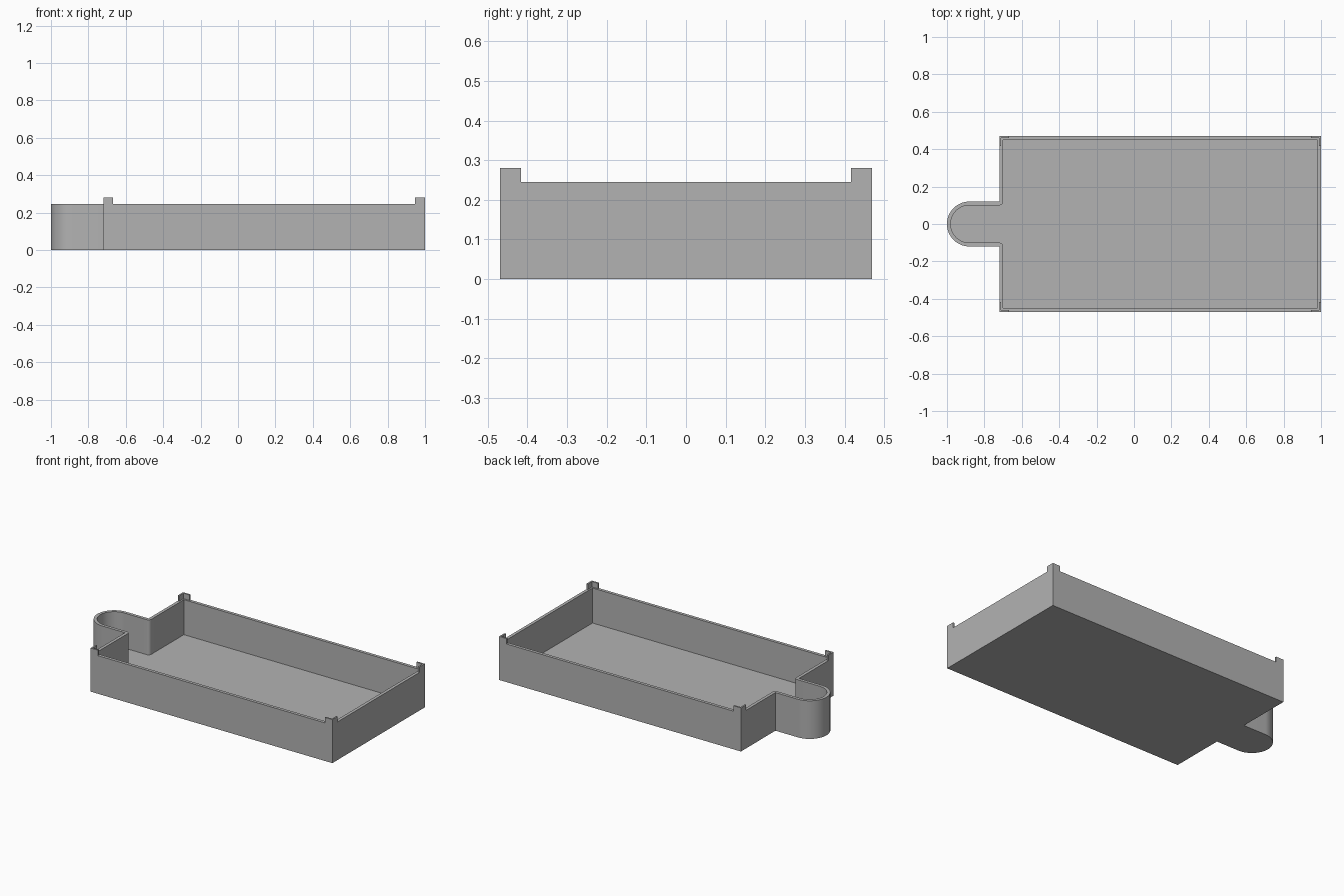
import bpy
import bmesh
from math import sin, cos, pi, radians

cube = bpy.data.objects.get("Cube")
if cube:
    bpy.data.objects.remove(cube, do_unlink=True)

LEFT, RIGHT, HALF = -0.72, 1.0, 0.47
WALL, FLOOR, RIM, TOP = 0.02, 0.02, 0.245, 0.28
SPOUT_R, SPOUT_X = 0.12, -0.88
TAB_LEN, TAB_THICK = 0.053, 0.01

grey = bpy.data.materials.new("plain grey")
grey.use_nodes = True
colour = (0.45, 0.45, 0.45, 1)
grey.diffuse_color = colour
grey.node_tree.nodes["Principled BSDF"].inputs["Base Color"].default_value = colour


def add_object(name, bm):
    bmesh.ops.remove_doubles(bm, verts=bm.verts, dist=0.0001)
    bmesh.ops.recalc_face_normals(bm, faces=bm.faces)
    mesh = bpy.data.meshes.new(name)
    bm.to_mesh(mesh)
    bm.free()
    mesh.materials.append(grey)
    obj = bpy.data.objects.new(name, mesh)
    bpy.context.collection.objects.link(obj)
    return obj


def arc(cx, cy, r, start, end, steps):
    angles = [start + (end - start) * i / steps for i in range(steps + 1)]
    return [(cx + r * cos(a), cy + r * sin(a)) for a in angles]


# Matching outer and inner outlines, counter-clockwise from the front right
inner_x, inner_y = RIGHT - WALL, HALF - WALL
bend = 8
outer = [(RIGHT, -HALF), (RIGHT, HALF), (LEFT, HALF)]
inner = [(inner_x, -inner_y), (inner_x, inner_y), (LEFT + WALL, inner_y)]
outer += [(LEFT, SPOUT_R)] * (bend + 1)
inner += arc(LEFT, SPOUT_R, WALL, 0, -pi / 2, bend)
outer += arc(SPOUT_X, 0, SPOUT_R, pi / 2, 3 * pi / 2, 40)
inner += arc(SPOUT_X, 0, SPOUT_R - WALL, pi / 2, 3 * pi / 2, 40)
outer += [(LEFT, -SPOUT_R)] * (bend + 1)
inner += arc(LEFT, -SPOUT_R, WALL, pi / 2, 0, bend)
outer.append((LEFT, -HALF))
inner.append((LEFT + WALL, -inner_y))

# Hollow tray with rounded spout
bm = bmesh.new()
rings = [[bm.verts.new((x, y, z)) for x, y in outline]
         for outline, z in ((outer, 0), (outer, RIM), (inner, RIM), (inner, FLOOR))]
count = len(outer)
for low, high in zip(rings, rings[1:]):
    for i in range(count):
        j = (i + 1) % count
        bm.faces.new((low[i], low[j], high[j], high[i]))
bm.faces.new(rings[0][::-1])
bm.faces.new(rings[-1])
tray = add_object("tray", bm)
bpy.context.view_layer.objects.active = tray
tray.select_set(True)
bpy.ops.object.shade_smooth_by_angle(angle=radians(30))
tray.select_set(False)

# L-shaped locating tabs on the four corners
profile = [(0, 0), (TAB_LEN, 0), (TAB_LEN, TAB_THICK), (TAB_THICK, TAB_THICK),
           (TAB_THICK, TAB_LEN), (0, TAB_LEN)]
for side, cx, sx in (("right", LEFT, 1), ("left", RIGHT, -1)):
    for end, cy, sy in (("front", -HALF, 1), ("back", HALF, -1)):
        bm = bmesh.new()
        base = bm.faces.new([bm.verts.new((cx + sx * x, cy + sy * y, RIM)) for x, y in profile])
        solid = bmesh.ops.extrude_face_region(bm, geom=[base], use_keep_orig=True)
        raised = [v for v in solid["geom"] if isinstance(v, bmesh.types.BMVert)]
        bmesh.ops.translate(bm, verts=raised, vec=(0, 0, TOP - RIM))
        add_object(f"{end}_{side}_corner_tab", bm)
